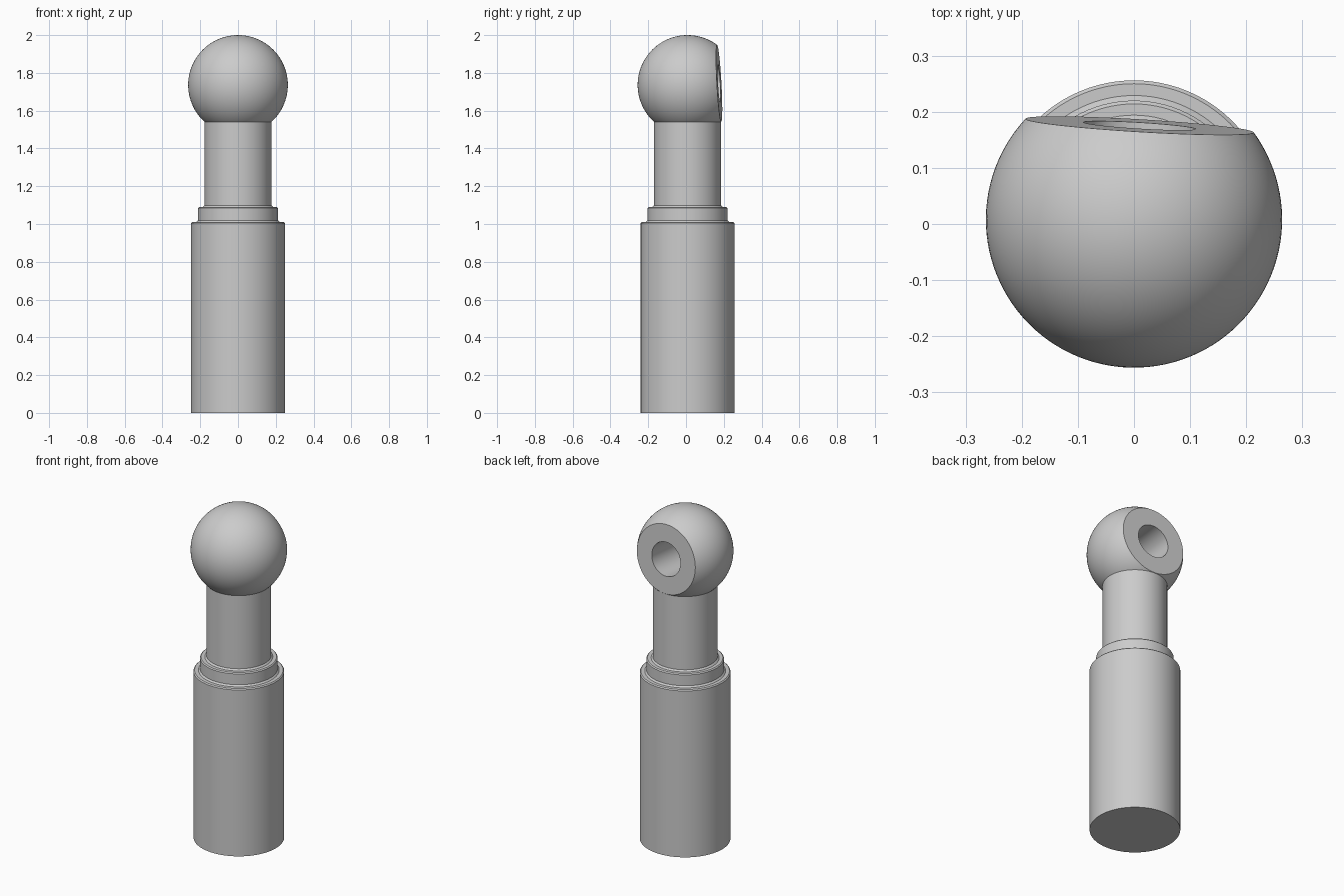
import bpy, bmesh, math
from mathutils import Vector

cube = bpy.data.objects.get("Cube")
if cube:
    bpy.data.objects.remove(cube, do_unlink=True)

grey = bpy.data.materials.new("plain grey")
grey.use_nodes = True
colour = (0.6, 0.6, 0.6, 1)
grey.diffuse_color = colour
grey.node_tree.nodes["Principled BSDF"].inputs["Base Color"].default_value = colour


def lathe(name, profile, location, axis=(0, 0, 1), steps=96):
    """Spin a closed (radius, height) profile round its axis."""
    bm = bmesh.new()
    verts = [bm.verts.new((r, 0, z)) for r, z in profile]
    edges = [bm.edges.new(pair) for pair in zip(verts, verts[1:])]
    bmesh.ops.spin(bm, geom=verts + edges, cent=(0, 0, 0), axis=(0, 0, 1),
                   angle=math.tau, steps=steps)
    bmesh.ops.remove_doubles(bm, verts=bm.verts, dist=1e-5)
    bmesh.ops.recalc_face_normals(bm, faces=bm.faces)
    mesh = bpy.data.meshes.new(name)
    bm.to_mesh(mesh)
    bm.free()
    mesh.materials.append(grey)
    obj = bpy.data.objects.new(name, mesh)
    bpy.context.collection.objects.link(obj)
    obj.location = location
    obj.rotation_euler = Vector(axis).to_track_quat('Z', 'Y').to_euler()
    bpy.ops.object.select_all(action='DESELECT')
    obj.select_set(True)
    bpy.context.view_layer.objects.active = obj
    bpy.ops.object.shade_smooth_by_angle(angle=math.radians(30))
    return obj


centre_y = 0.008

# Stepped post: body, collar and neck with small chamfers
lathe("stepped_post", [
    (0, 0), (0.248, 0), (0.248, 1.004), (0.242, 1.01),
    (0.221, 1.01), (0.212, 1.019), (0.212, 1.084), (0.206, 1.09),
    (0.186, 1.09), (0.177, 1.099), (0.177, 1.55), (0, 1.55),
], (0, centre_y, 0))

# Ball with a flat face and a blind hole, spun round the hole axis
radius, flat, hole, floor = 0.264, 0.168, 0.1, -0.07
start, end = -math.pi / 2, math.asin(flat / radius)
rings = 40
arc = [start + (end - start) * i / rings for i in range(rings + 1)]
ball = [(radius * math.cos(a), radius * math.sin(a)) for a in arc]
ball[0] = (0, -radius)
ball += [(hole, flat), (hole, floor), (0, floor)]
lathe("ball_head", ball, (0, centre_y, 1.736), axis=(0.06, 1, 0.055))
